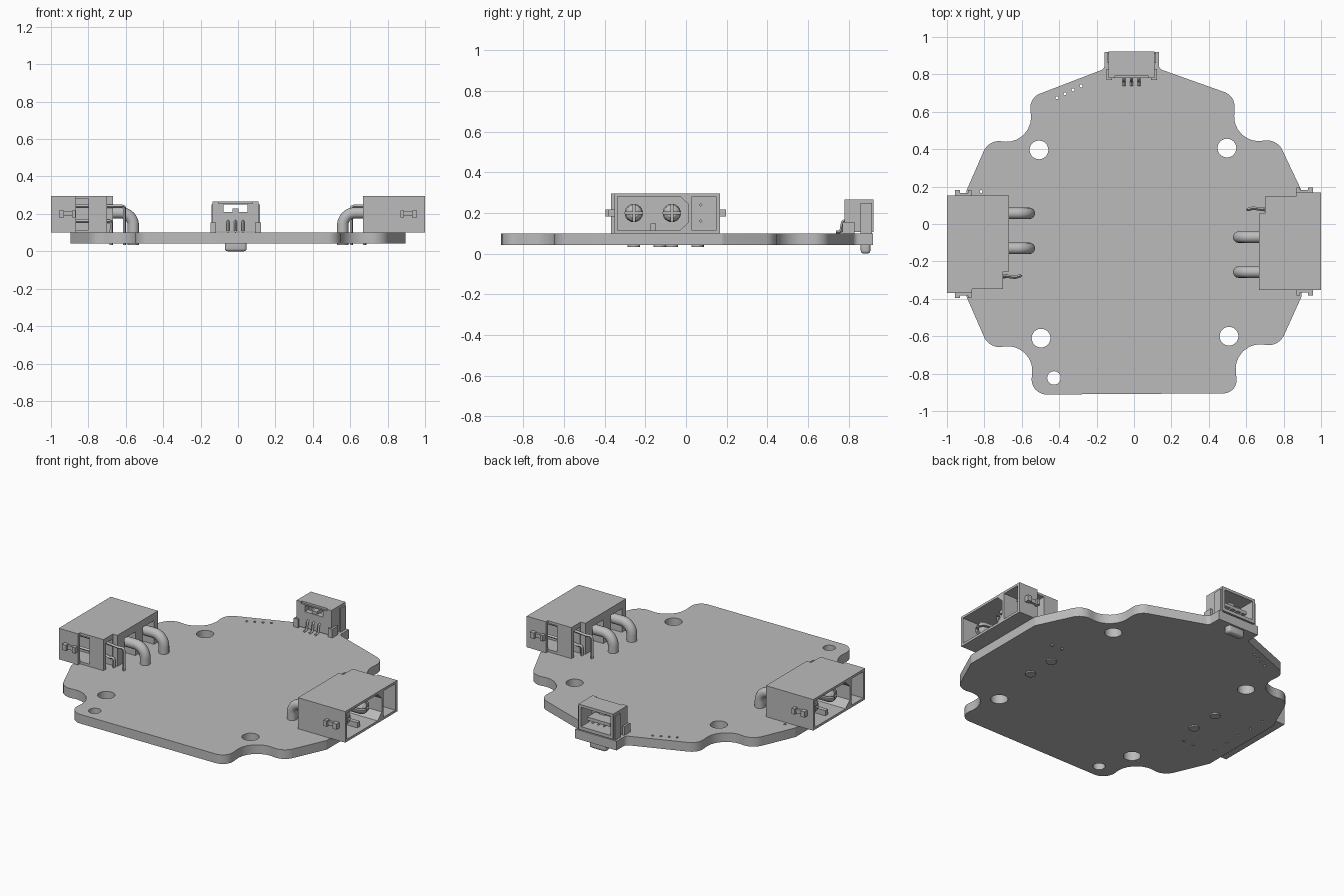
import bpy, bmesh, math
from mathutils import Vector, Matrix

cube = bpy.data.objects.get("Cube")
if cube:
    bpy.data.objects.remove(cube, do_unlink=True)

grey = bpy.data.materials.new("plain grey")
grey.use_nodes = True
COLOUR = (0.5, 0.5, 0.5, 1)
grey.diffuse_color = COLOUR
grey.node_tree.nodes["Principled BSDF"].inputs["Base Color"].default_value = COLOUR


def add(name, mesh):
    mesh.materials.clear()
    mesh.materials.append(grey)
    mesh.shade_smooth()
    mesh.set_sharp_from_angle(angle=math.radians(30))
    ob = bpy.data.objects.new(name, mesh)
    bpy.context.collection.objects.link(ob)
    return ob


def finish(name, bm):
    bmesh.ops.recalc_face_normals(bm, faces=bm.faces)
    mesh = bpy.data.meshes.new(name)
    bm.to_mesh(mesh)
    bm.free()
    return add(name, mesh)


def prism(name, pts, lo, hi, axis="z"):
    bm = bmesh.new()
    place = (lambda a, b, h: (a, b, h)) if axis == "z" else (lambda a, b, h: (h, a, b))
    face = bm.faces.new([bm.verts.new(place(a, b, lo)) for a, b in pts])
    new = bmesh.ops.extrude_face_region(bm, geom=[face])["geom"]
    shift = Vector(place(0, 0, hi - lo))
    bmesh.ops.translate(bm, vec=shift, verts=[g for g in new if isinstance(g, bmesh.types.BMVert)])
    return finish(name, bm)


def box(name, x, y, z, bevel=0):
    bm = bmesh.new()
    bmesh.ops.create_cube(bm, size=1)
    for v in bm.verts:
        v.co = [r[0] if c < 0 else r[1] for c, r in zip(v.co, (x, y, z))]
    if bevel:
        bmesh.ops.bevel(bm, geom=bm.edges[:], offset=bevel, segments=4, profile=0.5, affect="EDGES")
    return finish(name, bm)


def cut(ob, cutters):
    for c in cutters:
        c.hide_render = True
        m = ob.modifiers.new("cut", "BOOLEAN")
        m.operation, m.solver, m.object = "DIFFERENCE", "EXACT", c
    dg = bpy.context.evaluated_depsgraph_get()
    mesh = bpy.data.meshes.new_from_object(ob.evaluated_get(dg))
    ob.modifiers.clear()
    ob.data = mesh
    mesh.set_sharp_from_angle(angle=math.radians(30))
    for c in cutters:
        bpy.data.objects.remove(c, do_unlink=True)
    return ob


def fillet(p, a, b, r, steps=8):
    """Arc of radius r that rounds the corner p between a and b."""
    u, v = (a - p).normalized(), (b - p).normalized()
    half = u.angle(v) / 2
    if r == 0 or half > 1.55:
        return [p]
    centre = p + (u + v).normalized() * (r / math.sin(half))
    d0 = p + u * (r / math.tan(half)) - centre
    d1 = p + v * (r / math.tan(half)) - centre
    return [centre + d0.lerp(d1, i / steps).normalized() * r for i in range(steps + 1)]


def curve_mesh(name, loops, closed, **props):
    cu = bpy.data.curves.new(name, "CURVE")
    for key, val in props.items():
        setattr(cu, key, val)
    for pts in loops:
        s = cu.splines.new("POLY")
        s.points.add(len(pts) - 1)
        for sp, p in zip(s.points, pts):
            sp.co = (*p, 1)
        s.use_cyclic_u = closed
    tmp = bpy.data.objects.new(name, cu)
    bpy.context.collection.objects.link(tmp)
    dg = bpy.context.evaluated_depsgraph_get()
    mesh = bpy.data.meshes.new_from_object(tmp.evaluated_get(dg))
    bpy.data.objects.remove(tmp, do_unlink=True)
    bm = bmesh.new()
    bm.from_mesh(mesh)
    bmesh.ops.remove_doubles(bm, verts=bm.verts, dist=1e-5)
    return finish(name, bm)


def wire(name, pts, radius, bend, res):
    p = [Vector(q) for q in pts]
    path = [p[0]]
    for i in range(1, len(p) - 1):
        path += fillet(p[i], p[i - 1], p[i + 1], bend)
    return curve_mesh(name, [path + [p[-1]]], False, dimensions="3D", bevel_depth=radius,
                      bevel_resolution=res, use_fill_caps=True)


# Circuit board: corners as x, y, rounding radius
corners = [(-.555, -.912, .08), (.555, -.905, .07), (.53, -.625, .13), (.775, -.655, .09),
           (.895, -.39, .03), (.895, .18, .03), (.765, .455, .09), (.53, .425, .13),
           (.54, .685, .08), (.133, .83, .03), (.133, .92, 0), (-.157, .92, 0),
           (-.157, .83, .03), (-.56, .675, .08), (-.535, .41, .13), (-.775, .455, .09),
           (-.895, .18, .03), (-.895, -.39, .03), (-.775, -.665, .09), (-.53, -.635, .13)]
outline = []
for i, (x, y, r) in enumerate(corners):
    a, b = corners[i - 1], corners[(i + 1) % len(corners)]
    outline += fillet(Vector((x, y, 0)), Vector((*a[:2], 0)), Vector((*b[:2], 0)), r)

holes = [(-.508, .396, .05), (.497, .406, .05), (-.497, -.61, .05), (.508, -.6, .05),
         (-.428, -.823, .036)]
holes += [(-.412 + .043 * i, .675 + .021 * i, .008) for i in range(4)]
holes += [(-.817, -.25 + .106 * i, .008) for i in range(5)]
loops = [outline]
for x, y, r in holes:
    n = 32 if r > .02 else 12
    loops.append([(x + r * math.cos(math.tau * k / n), y + r * math.sin(math.tau * k / n), 0)
                  for k in range(n)])
board = curve_mesh("circuit_board", loops, True, dimensions="2D", fill_mode="BOTH", extrude=.029)
board.data.transform(Matrix.Translation((0, 0, .071)))

# Power connector on the +x side
power_y = (-.257, -.07)
housing = prism("left_housing", [(.668, -.353), (1, -.353), (1, .168), (.865, .168),
                                 (.865, .148), (.7, .148), (.7, .055), (.668, .055)], .1, .297)
cutters = [prism("main_cavity", [(-.338, .115), (-.03, .115), (.013, .155), (.013, .242),
                                 (-.03, .282), (-.338, .282)], .8, 1.1, "x"),
           box("signal_cavity", (.8, 1.1), (.03, .148), (.115, .282)),
           box("signal_slot", (.6, .77), (.06, .125), (.05, .265))]
cutters += [box("power_slot", (.6, .76), (y - .055, y + .055), (.05, .25)) for y in power_y]
cut(housing, cutters)
parts = [housing, box("left_key", (.79, .96), (-.175, -.148), (.11, .148))]

# Side latches
for side, edge in ((-1, -.353), (1, .168)):
    def out(d):
        return sorted((edge - side * .005, edge + side * d))
    parts.append(box("left_latch", (.87, .955), out(.014), (.188, .212)))
    parts += [box("left_latch_bump", xs, out(.028), (.182, .218))
              for xs in ((.868, .888), (.93, .958))]

# Split round contacts and their bent legs
for y in power_y:
    bm = bmesh.new()
    profile = [(.79, 0), (.79, .045), (.92, .045), (.942, .038), (.955, .022), (.958, 0)]
    vs = [bm.verts.new((x, r, 0)) for x, r in profile]
    es = [bm.edges.new(e) for e in zip(vs, vs[1:])]
    bmesh.ops.spin(bm, geom=vs + es, cent=(0, 0, 0), axis=(1, 0, 0), angle=math.tau, steps=24)
    bmesh.ops.remove_doubles(bm, verts=bm.verts, dist=1e-5)
    bmesh.ops.translate(bm, vec=(0, y, .2), verts=bm.verts)
    contact = finish("left_power_contact", bm)
    cut(contact, [box("slit", (.84, 1), (y - .005, y + .005), (.1, .3)),
                  box("slit", (.84, 1), (y - .1, y + .1), (.195, .205))])
    parts.append(contact)
    parts.append(wire("left_power_leg", [(.79, y, .205), (.56, y, .205), (.56, y, .034)],
                      .031, .065, 5))
for z, x in ((.24, .607), (.16, .677)):
    parts.append(wire("left_signal_pin", [(.94, .072, z), (.73, .072, z), (x + .03, .085, z),
                                          (x, .077, z), (x, .077, .034)], .009, .012, 0))

# Same connector turned half round for the -x side
turn = Matrix.Translation((0, -.1, 0)) @ Matrix.Rotation(math.pi, 4, "Z") @ Matrix.Translation((0, .1, 0))
for ob in parts:
    twin = ob.copy()
    twin.name = ob.name.replace("left", "right")
    twin.matrix_world = turn
    bpy.context.collection.objects.link(twin)

# Small back connector
CX = -.013
socket = box("back_socket", (CX - .122, CX + .122), (.78, .923), (.107, .267))
cut(socket, [box("socket_cavity", (CX - .103, CX + .103), (.815, 1), (.128, .25)),
             box("socket_window", (CX - .064, CX + .064), (.7, .9), (.21, .25)),
             box("top_notch", (CX - .09, CX + .09), (.7, .79), (.255, .3))])
box("socket_tongue", (CX - .08, CX + .08), (.81, .895), (.165, .185))
box("socket_tab", (CX - .016, CX + .016), (.785, .86), (.205, .228))
for s in (-1, 1):
    xs = sorted((CX + s * .105, CX + s * .135))
    box("socket_ear", xs, (.77, .83), (.1, .155))
    box("socket_side_rib", sorted((CX + s * .115, CX + s * .13)), (.86, .915), (.1, .25))
for i in (-1, 0, 1):
    x = CX + i * .04
    wire("socket_pin", [(x, .9, .16), (x, .772, .16), (x, .762, .107), (x, .738, .107)],
         .008, .01, 0)

# Rounded block under the back edge
box("underside_block", (-.07, .046), (.86, .907), (0, .06), .015)
